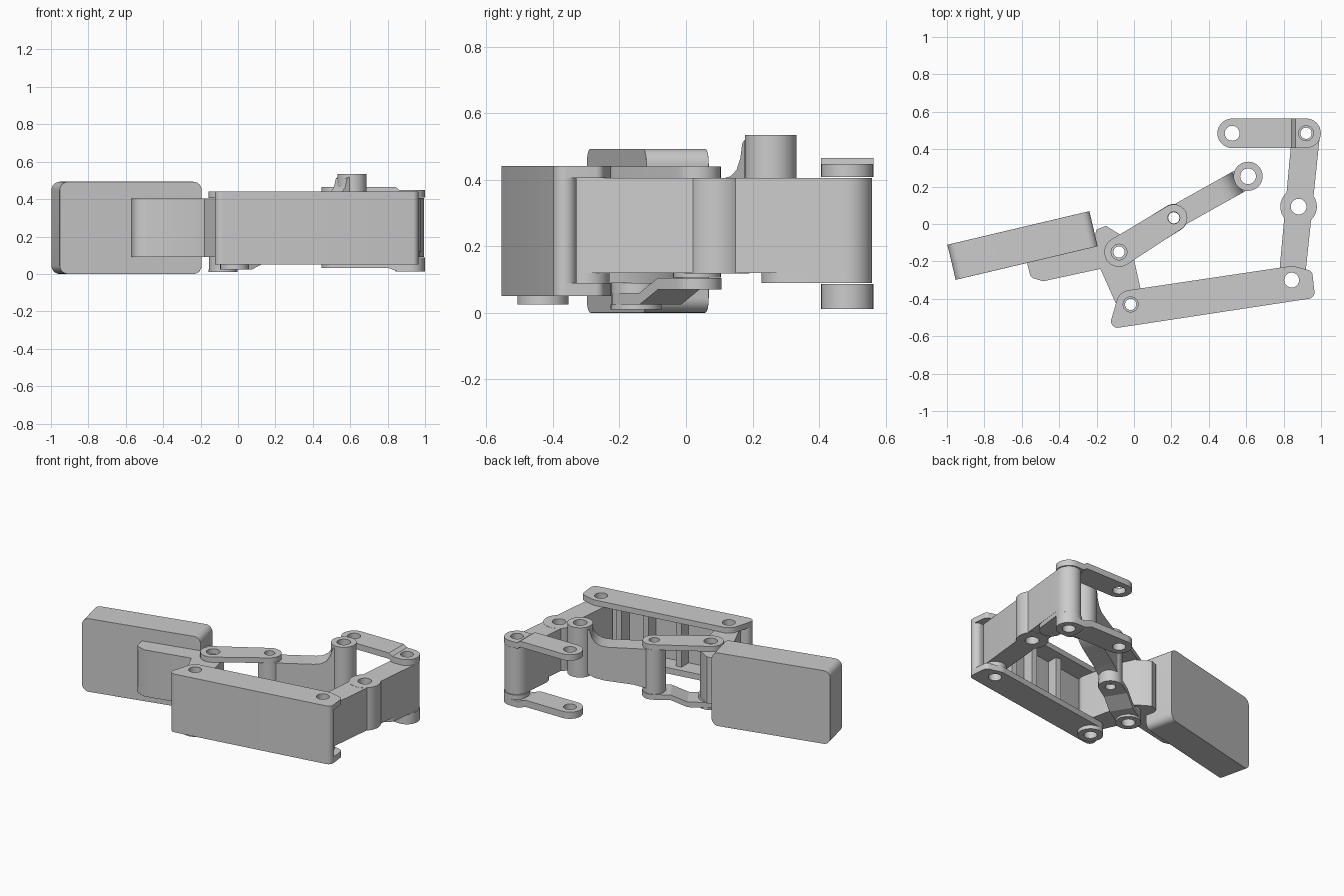
import bpy, bmesh
from math import sin, cos, pi, radians, atan2
from mathutils import Matrix, Vector
from mathutils.geometry import convex_hull_2d

if "Cube" in bpy.data.objects:
    bpy.data.objects.remove(bpy.data.objects["Cube"])

PAD_PIVOT, ARM_PIVOT = (-0.08, -0.15), (-0.018, -0.43)
MID, CRANK = (0.213, 0.033), (0.61, 0.255)
CORNER, BOSS, BACK, TAIL = (0.843, -0.3), (0.88, 0.093), (0.92, 0.485), (0.525, 0.485)


def arc(c, r, a0=0, a1=360, n=32):
    return [(c[0] + r * cos(radians(a0 + (a1 - a0) * i / n)),
             c[1] + r * sin(radians(a0 + (a1 - a0) * i / n)))
            for i in range(n if a1 - a0 == 360 else n + 1)]


def hull(*circles):
    """Outline wrapped round circles given as (centre, radius)."""
    pts = [p for c, r in circles for p in (arc(c, r) if r else [c])]
    return [pts[i] for i in convex_hull_2d([Vector(p) for p in pts])]


def prism(outline, z0, z1, holes=(), matrix=None, shift=None):
    """Extruded outline with round holes (centre, radius)."""
    bm = bmesh.new()
    edges = []
    for loop in [outline] + [arc(c, r) for c, r in holes]:
        vs = [bm.verts.new((x, y, z0)) for x, y in loop]
        edges += [bm.edges.new((vs[i - 1], vs[i])) for i in range(len(vs))]
    bmesh.ops.triangle_fill(bm, edges=edges, use_beauty=True, normal=(0, 0, 1))
    out = bmesh.ops.extrude_face_region(bm, geom=bm.faces[:], use_keep_orig=True)
    for v in out["geom"]:
        if isinstance(v, bmesh.types.BMVert):
            v.co.z = z1
    if shift:
        for v in bm.verts:
            v.co.z += shift(v.co)
    if matrix:
        bm.transform(matrix)
    bmesh.ops.recalc_face_normals(bm, faces=bm.faces[:])
    return bm


def part(name, *solids):
    me = bpy.data.meshes.new(name)
    total = bmesh.new()
    for bm in solids:
        bm.to_mesh(me)
        bm.free()
        total.from_mesh(me)
    total.to_mesh(me)
    total.free()
    ob = bpy.data.objects.new(name, me)
    bpy.context.collection.objects.link(ob)
    bpy.ops.object.select_all(action='DESELECT')
    ob.select_set(True)
    bpy.context.view_layer.objects.active = ob
    bpy.ops.object.shade_smooth_by_angle(angle=radians(35))
    return ob


def ring(c, r, z0, z1, hole=0.04):
    return prism(arc(c, r), z0, z1, [(c, hole)])


def upright(origin, angle):
    """Frame for side profiles: x along angle, y up, extrusion sideways."""
    return (Matrix.Translation((*origin, 0)) @ Matrix.Rotation(angle, 4, 'Z')
            @ Matrix.Rotation(pi / 2, 4, 'X'))


def stepped_link(a, b, r, za, zb, t, k0, k1, hole_a=0.04, hole_b=0.04):
    """Flat link whose two eyes lie at different heights, joined by a ramp."""
    A, B = Vector(a), Vector(b)
    side = (B - A).normalized().orthogonal() * r
    p, q = A.lerp(B, k0), A.lerp(B, k1)
    corners = lambda m: [(tuple(m + side), 0), (tuple(m - side), 0)]
    ramp = [tuple(v) for v in (p + side, p - side, q - side, q + side)]
    near_a = lambda co: za if (co.xy - p).length < (co.xy - q).length else zb
    return [prism(hull((a, r), *corners(p)), za, za + t, [(a, hole_a)]),
            prism(ramp, 0, t, shift=near_a),
            prism(hull((b, r), *corners(q)), zb, zb + t, [(b, hole_b)])]


# Pad: upright rounded slab, softened outer edges
w, h, r = 0.39, 0.2465, 0.045
pad_outline = hull(*[((sx * (w - r), 0.2465 + sy * (h - r)), r) for sx in (-1, 1) for sy in (-1, 1)])
pad = part("pad", prism(pad_outline, -0.0965, 0.0965,
                        matrix=upright((-0.596, -0.115), radians(13.3))))
bev = pad.modifiers.new("soft_edges", 'BEVEL')
bev.width, bev.segments, bev.limit_method, bev.angle_limit = 0.008, 2, 'ANGLE', radians(40)

# Bracket on the back of the pad with two pivots
bracket = ([(-0.57, -0.19), (-0.57, -0.215), (-0.555, -0.275), (-0.54, -0.29), (-0.485, -0.306), (-0.18, -0.24)]
           + arc(ARM_PIVOT, 0.07, 205, 375, 20)
           + [(0.0, -0.19), (-0.06, -0.065), (-0.15, -0.01), (-0.2, -0.03), (-0.22, -0.1)])
part("pad_bracket",
     prism(bracket, 0.09, 0.404, [(PAD_PIVOT, 0.03), (ARM_PIVOT, 0.03)]),
     ring(PAD_PIVOT, 0.075, 0.06, 0.09, 0.03))

# Front link: channel with top and bottom plates, outer wall and ribs
outer = [((-0.088, -0.52), 0.035), ((0.93, -0.365), 0.035)]
channel = hull(*outer, ((0.925, -0.275), 0.03), (CORNER, 0.075), (ARM_PIVOT, 0.077))
eyes = [(ARM_PIVOT, 0.04), (CORNER, 0.04)]
ribs = [prism([(x - 0.02, y - 0.13), (x + 0.02, y - 0.125), (x + 0.02, y), (x - 0.02, y)], 0.09, 0.405)
        for x, y in ((0.3, -0.35), (0.52, -0.315), (0.7, -0.285))]
part("front_link",
     prism(channel, 0.05, 0.09, eyes), prism(channel, 0.405, 0.442, eyes),
     prism(hull(*outer), 0.09, 0.405), ring(ARM_PIVOT, 0.077, 0.025, 0.05), *ribs)

# Side link with a middle boss
part("side_link",
     prism(hull((CORNER, 0.07), (BACK, 0.075)), 0.12, 0.405,
           [(CORNER, 0.04), (BOSS, 0.042), (BACK, 0.03)]),
     ring(BOSS, 0.098, 0.118, 0.406, 0.042),
     ring(CORNER, 0.07, 0.09, 0.12), ring(BACK, 0.075, 0.09, 0.12, 0.03),
     prism(hull((BACK, 0.075), ((0.901, 0.3), 0.073)), 0.09, 0.12, [(BACK, 0.03)]))

# Twin rear links
part("rear_link_top", *stepped_link(TAIL, BACK, 0.079, 0.425, 0.408, 0.04, 0.8, 0.96 - 0.1))
part("rear_link_bottom", *stepped_link(TAIL, BACK, 0.079, 0.033, 0.012, 0.045, 0.7, 0.84),
     ring(BACK, 0.079, 0.057, 0.087, 0.03))

# Links from pad bracket to crank
part("pad_link_top", prism(hull((PAD_PIVOT, 0.079), (MID, 0.072)), 0.405, 0.44,
                           [(PAD_PIVOT, 0.042), (MID, 0.032)]))
part("pad_link_bottom",
     *stepped_link(MID, PAD_PIVOT, 0.074, 0.07, 0.025, 0.035, 0.3, 0.6, 0.032, 0.042),
     ring(PAD_PIVOT, 0.077, 0.01, 0.025, 0.042))

# Crank: pivot barrel, swept body and tall tube
profile = [(0.045, 0.14), (0.12, 0.16), (0.3, 0.18), (0.36, 0.195), (0.405, 0.22), (0.405, 0.52),
           (0.39, 0.51), (0.378, 0.465), (0.355, 0.43), (0.32, 0.411), (0.28, 0.405), (0.045, 0.403)]
crank_angle = atan2(CRANK[1] - MID[1], CRANK[0] - MID[0])
part("crank",
     prism(profile, -0.062, 0.062, matrix=upright(MID, crank_angle)),
     ring(MID, 0.072, 0.106, 0.404, 0.03),
     ring(CRANK, 0.078, 0.2, 0.535, 0.042))
